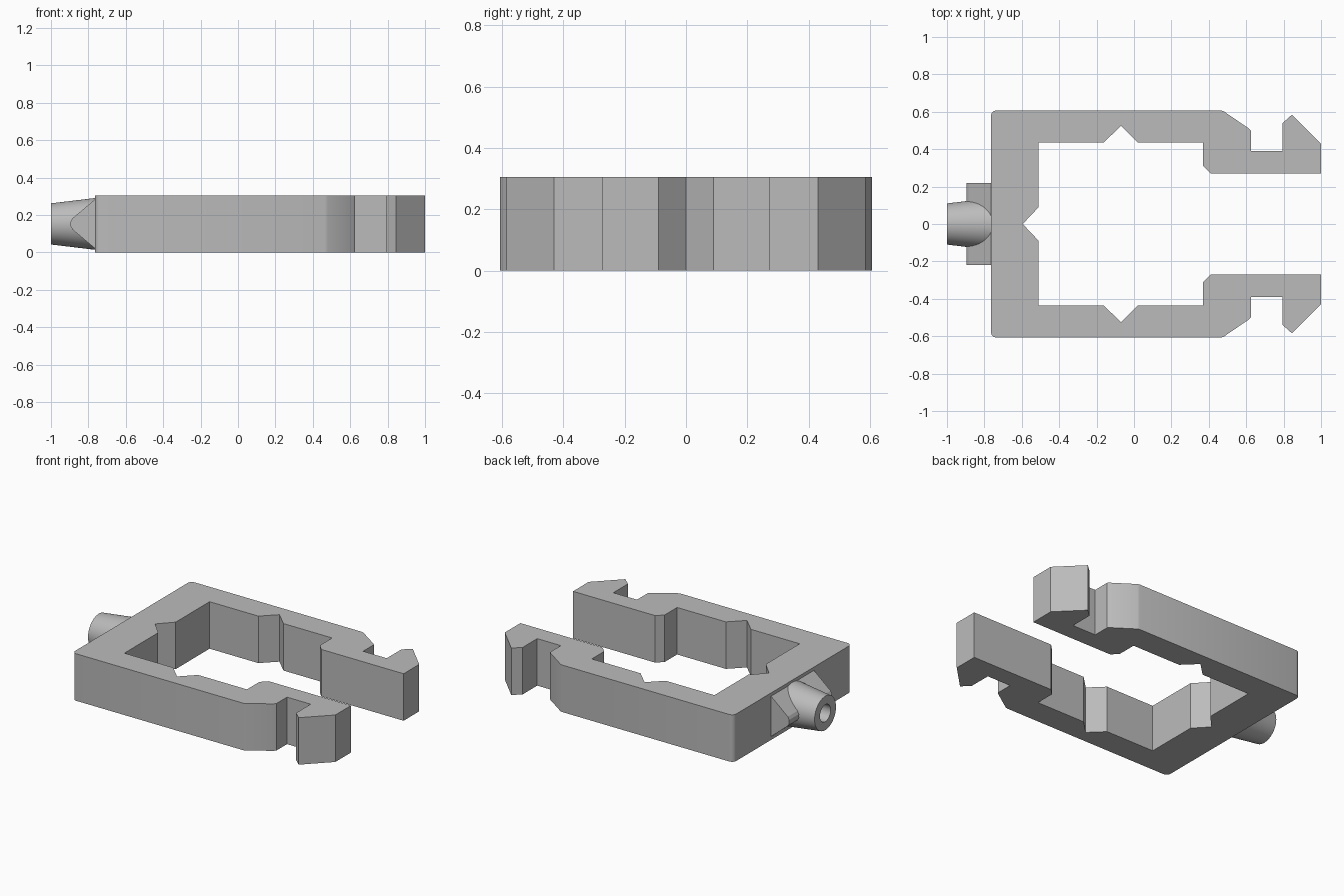
import bpy, bmesh, math
from mathutils import Matrix, Vector

if "Cube" in bpy.data.objects:
    bpy.data.objects.remove(bpy.data.objects["Cube"])

HEIGHT = 0.305
MID = HEIGHT / 2

grey = bpy.data.materials.new("plain grey")
grey.use_nodes = True
colour = (0.5, 0.5, 0.5, 1)
grey.diffuse_color = colour
grey.node_tree.nodes["Principled BSDF"].inputs["Base Color"].default_value = colour


def add_object(name, bm):
    bmesh.ops.recalc_face_normals(bm, faces=bm.faces)
    mesh = bpy.data.meshes.new(name)
    bm.to_mesh(mesh)
    bm.free()
    mesh.materials.append(grey)
    obj = bpy.data.objects.new(name, mesh)
    bpy.context.collection.objects.link(obj)
    return obj


def prism(name, points, direction):
    """Extrude a closed outline of 3D points along a direction."""
    bm = bmesh.new()
    face = bm.faces.new([bm.verts.new(p) for p in points])
    new = bmesh.ops.extrude_face_region(bm, geom=[face])["geom"]
    verts = [v for v in new if isinstance(v, bmesh.types.BMVert)]
    bmesh.ops.translate(bm, verts=verts, vec=Vector(direction))
    return add_object(name, bm)


def smooth(obj):
    bpy.ops.object.select_all(action="DESELECT")
    obj.select_set(True)
    bpy.context.view_layer.objects.active = obj
    bpy.ops.object.shade_smooth_by_angle(angle=math.radians(30))


# Clip frame: one arm's outline, mirrored to the other arm
radius = 0.03
corner = [(-0.765 + radius - radius * math.sin(a), 0.607 - radius + radius * math.cos(a))
          for a in (math.pi / 2 * i / 6 for i in range(7))]
inner = [(-0.51, 0.09), (-0.51, 0.437), (-0.16, 0.437), (-0.07, 0.525),
         (0.02, 0.437), (0.37, 0.437), (0.37, 0.31), (0.41, 0.27)]
hook = [(1, 0.27), (1, 0.43), (0.845, 0.585), (0.795, 0.54), (0.795, 0.39),
        (0.625, 0.39), (0.625, 0.5), (0.615, 0.51), (0.48, 0.602), (0.465, 0.607)]
half = inner + hook + corner
outline = [(-0.595, 0)] + half + [(x, -y) for x, y in reversed(half)]
frame = prism("clip_frame", [(x, y, 0) for x, y in outline], (0, 0, HEIGHT))
smooth(frame)

# Wedge rib across the back of the frame, with a blunt ridge
ridge = [(-0.76, MID + 0.135), (-0.885, MID + 0.03), (-0.895, MID + 0.012)]
section = ridge + [(x, 2 * MID - z) for x, z in reversed(ridge)]
wedge = prism("wedge_rib", [(x, -0.22, z) for x, z in section], (0, 0.44, 0))

# Hollow tapered nozzle, spun from its wall section
bm = bmesh.new()
wall = [(-0.75, 0.14), (-1, 0.11), (-1, 0.055), (-0.78, 0.055), (-0.78, 0)]
verts = [bm.verts.new((x, 0, MID + r)) for x, r in wall]
edges = [bm.edges.new(pair) for pair in zip(verts, verts[1:])]
bmesh.ops.spin(bm, geom=verts + edges, cent=(0, 0, MID), axis=(1, 0, 0),
               angle=math.tau, steps=48)
bmesh.ops.remove_doubles(bm, verts=bm.verts, dist=0.0005)
nozzle = add_object("nozzle", bm)

# Clear the wedge out of the bore
bm = bmesh.new()
bmesh.ops.create_cone(bm, cap_ends=True, segments=48, radius1=0.057, radius2=0.057,
                      depth=0.3, matrix=Matrix.Translation((-0.93, 0, MID))
                      @ Matrix.Rotation(math.pi / 2, 4, "Y"))
cutter = add_object("bore_cutter", bm)
cutter.hide_render = True
cutter.hide_viewport = True
cut = wedge.modifiers.new("bore", "BOOLEAN")
cut.operation = "DIFFERENCE"
cut.object = cutter
cut.solver = "EXACT"

smooth(nozzle)
